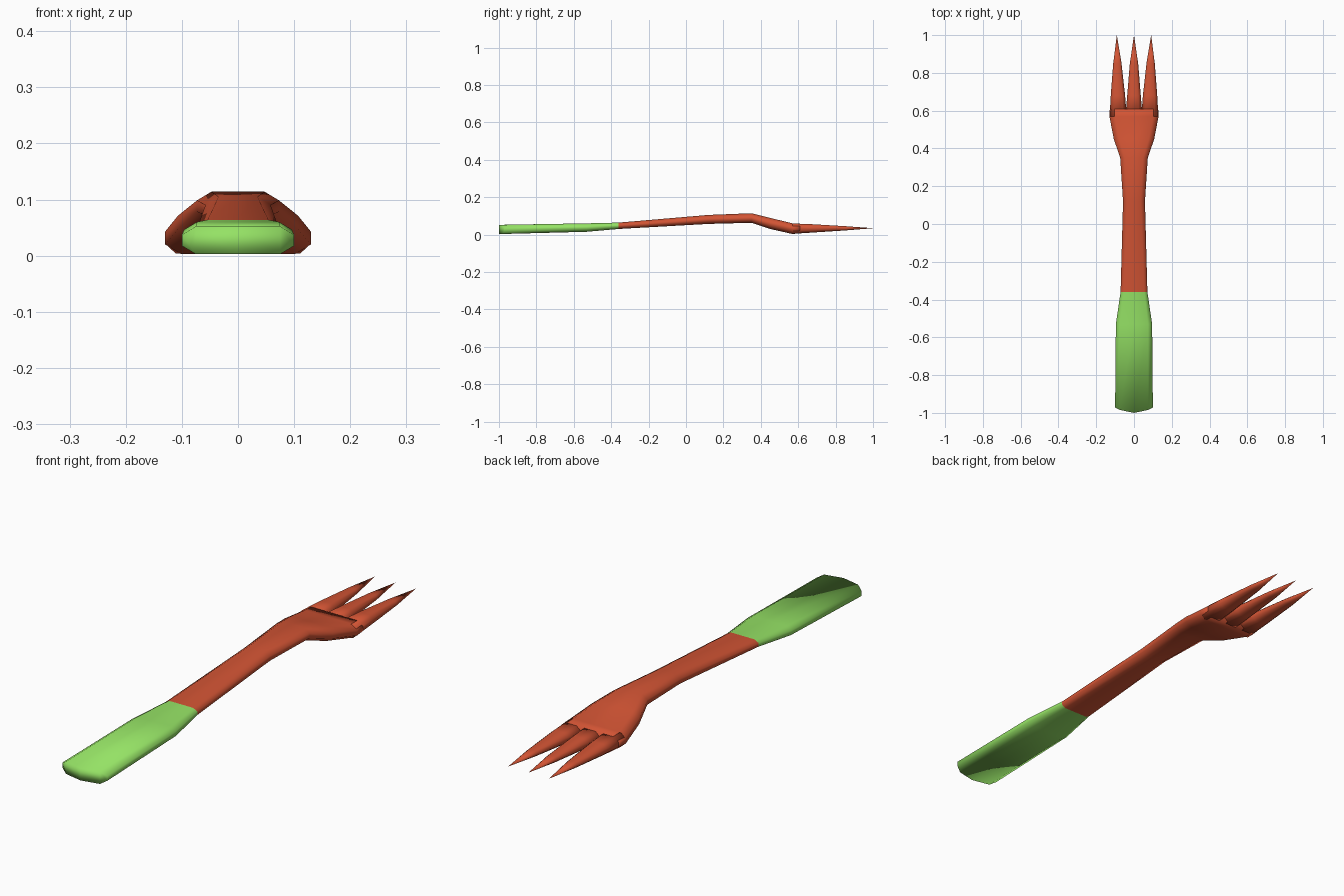
import bpy, bmesh

cube = bpy.data.objects.get("Cube")
if cube:
    bpy.data.objects.remove(cube, do_unlink=True)


def make_material(name, rgb):
    mat = bpy.data.materials.new(name)
    mat.use_nodes = True
    mat.diffuse_color = (*rgb, 1)
    mat.node_tree.nodes["Principled BSDF"].inputs["Base Color"].default_value = (*rgb, 1)
    return mat


green = make_material("leaf green", (0.30, 0.76, 0.13))
red = make_material("brick red", (0.64, 0.088, 0.034))


def ring(bm, x, y, half, low, high, bulge=0.0):
    """Flattened rounded section; top row runs left to right, bottom row back."""
    h = high - low
    cut = min(0.4 * half, 0.5 * h)
    inner = half - cut
    top = [(-half, high - 0.3 * h), (-inner, high), (0, high), (inner, high), (half, high - 0.3 * h)]
    bottom = [(half, low + 0.3 * h), (inner, low), (0, low), (-inner, low), (-half, low + 0.3 * h)]
    return [bm.verts.new((x + dx, y + bulge * (dx / half) ** 2, z)) for dx, z in top + bottom]


def bridge(bm, a, b):
    n = len(a)
    return [bm.faces.new((a[i], a[(i + 1) % n], b[(i + 1) % n], b[i])) for i in range(n)]


def cap(bm, r):
    for i in range(4):
        bm.faces.new((r[i], r[i + 1], r[8 - i], r[9 - i]))


def finish(bm, name, materials):
    bmesh.ops.recalc_face_normals(bm, faces=bm.faces)
    for face in bm.faces:
        face.smooth = True
    mesh = bpy.data.meshes.new(name)
    bm.to_mesh(mesh)
    bm.free()
    for mat in materials:
        mesh.materials.append(mat)
    obj = bpy.data.objects.new(name, mesh)
    bpy.context.collection.objects.link(obj)


# Handle, neck and palm: y, half width, bottom, top
stations = [
    (-1.0, 0.10, 0.003, 0.052),
    (-0.53, 0.096, 0.015, 0.060),
    (-0.36, 0.071, 0.030, 0.064),
    (0.12, 0.058, 0.057, 0.105),
    (0.35, 0.073, 0.063, 0.114),
    (0.45, 0.107, 0.030, 0.089),
    (0.57, 0.13, 0.003, 0.060),
    (0.61, 0.128, 0.007, 0.058),
]
bm = bmesh.new()
rings = [ring(bm, 0, *s, bulge=0.028 if i == 0 else 0) for i, s in enumerate(stations)]
for a, b, station in zip(rings, rings[1:], stations):
    for face in bridge(bm, a, b):
        face.material_index = 0 if station[0] < -0.4 else 1
cap(bm, rings[0])
cap(bm, rings[-1])
for face in bm.faces:
    if face.calc_center_median().y > 0.5:
        face.material_index = 1
finish(bm, "handle_and_palm", [green, red])


# Tines: x, y, half width, bottom, top, ending in a point
def tine(name, sections, tip):
    bm = bmesh.new()
    rings = [ring(bm, *s) for s in sections]
    for a, b in zip(rings, rings[1:]):
        bridge(bm, a, b)
    cap(bm, rings[0])
    point = bm.verts.new(tip)
    last = rings[-1]
    for i in range(len(last)):
        bm.faces.new((last[i], last[(i + 1) % len(last)], point))
    finish(bm, name, [red])


tine("middle_tine", [(0, 0.57, 0.045, 0.004, 0.059), (0, 0.68, 0.036, 0.011, 0.055),
                     (0, 0.85, 0.022, 0.022, 0.045)], (0, 1.0, 0.034))
for side, name in ((-1, "right_tine"), (1, "left_tine")):
    tine(name, [(side * 0.084, 0.57, 0.045, 0.004, 0.059), (side * 0.085, 0.68, 0.038, 0.011, 0.055),
                (side * 0.088, 0.85, 0.022, 0.022, 0.045)], (side * 0.091, 1.0, 0.034))
